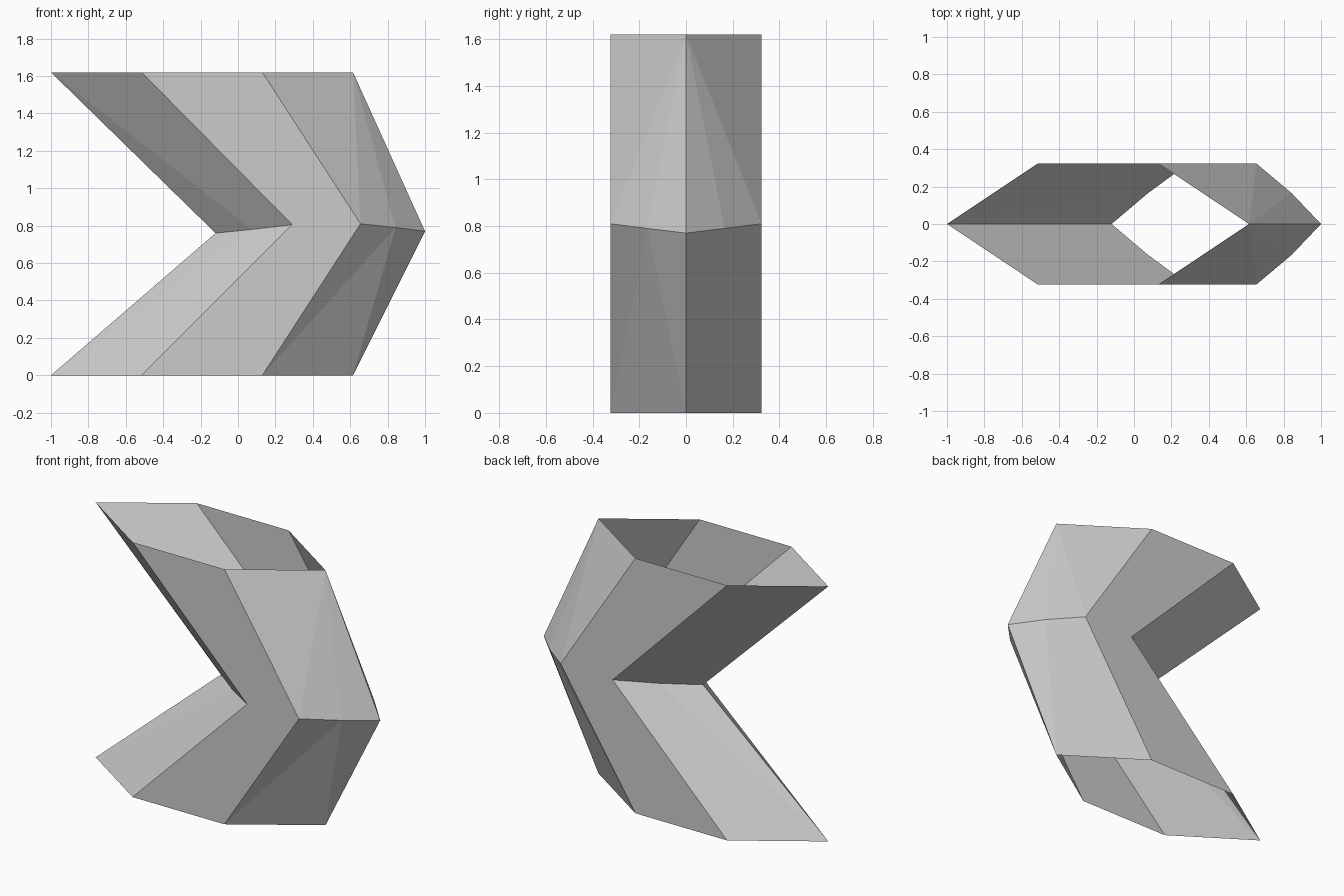
import bpy, bmesh

cube = bpy.data.objects.get("Cube")
if cube:
    bpy.data.objects.remove(cube, do_unlink=True)

grey = bpy.data.materials.new("light grey")
grey.use_nodes = True
grey.diffuse_color = (0.6, 0.6, 0.6, 1)
grey.node_tree.nodes["Principled BSDF"].inputs["Base Color"].default_value = (0.6, 0.6, 0.6, 1)

WIDTH, HEIGHT = 0.323, 1.62
bm = bmesh.new()


def half_ring(points, side):
    """Verts of one half of a section, from the left tip to the right tip."""
    return [bm.verts.new((x, side * y, z)) for x, y, z in points]


def end_section(z):
    return [(-1, 0, z), (-0.515, WIDTH, z), (0.13, WIDTH, z), (0.615, 0, z)]


# Bent middle section, with an extra point halfway along each slanted side
elbow = [(-0.12, 0, 0.76), (0.075, 0.165, 0.78), (0.29, WIDTH, 0.805),
         (0.655, WIDTH, 0.81), (0.843, 0.165, 0.79), (1, 0, 0.77)]

# Open tube: lower and upper arms for the front and back halves
for side in (-1, 1):
    mid = half_ring(elbow, side)
    for z in (0, HEIGHT):
        end = half_ring(end_section(z), side)
        bm.faces.new((end[1], end[2], mid[3], mid[2]))
        # Notch side
        bm.faces.new((end[0], mid[0], mid[1]))
        bm.faces.new((end[0], mid[1], end[1]))
        bm.faces.new((end[1], mid[1], mid[2]))
        # Point side: fans from the tip above, split at the halfway point below
        bm.faces.new((end[3], mid[4], mid[5]))
        if z:
            bm.faces.new((end[3], mid[3], mid[4]))
            bm.faces.new((end[3], end[2], mid[3]))
        else:
            bm.faces.new((end[2], mid[3], mid[4]))
            bm.faces.new((end[2], mid[4], end[3]))

bmesh.ops.remove_doubles(bm, verts=bm.verts, dist=0.0005)
bmesh.ops.recalc_face_normals(bm, faces=bm.faces)
# Make the front wall face outward
front = min(bm.faces, key=lambda f: f.calc_center_median().y)
if front.normal.y > 0:
    bmesh.ops.reverse_faces(bm, faces=bm.faces)

mesh = bpy.data.meshes.new("chevron_tube")
bm.to_mesh(mesh)
bm.free()
mesh.materials.append(grey)
tube = bpy.data.objects.new("chevron_tube", mesh)
bpy.context.collection.objects.link(tube)
